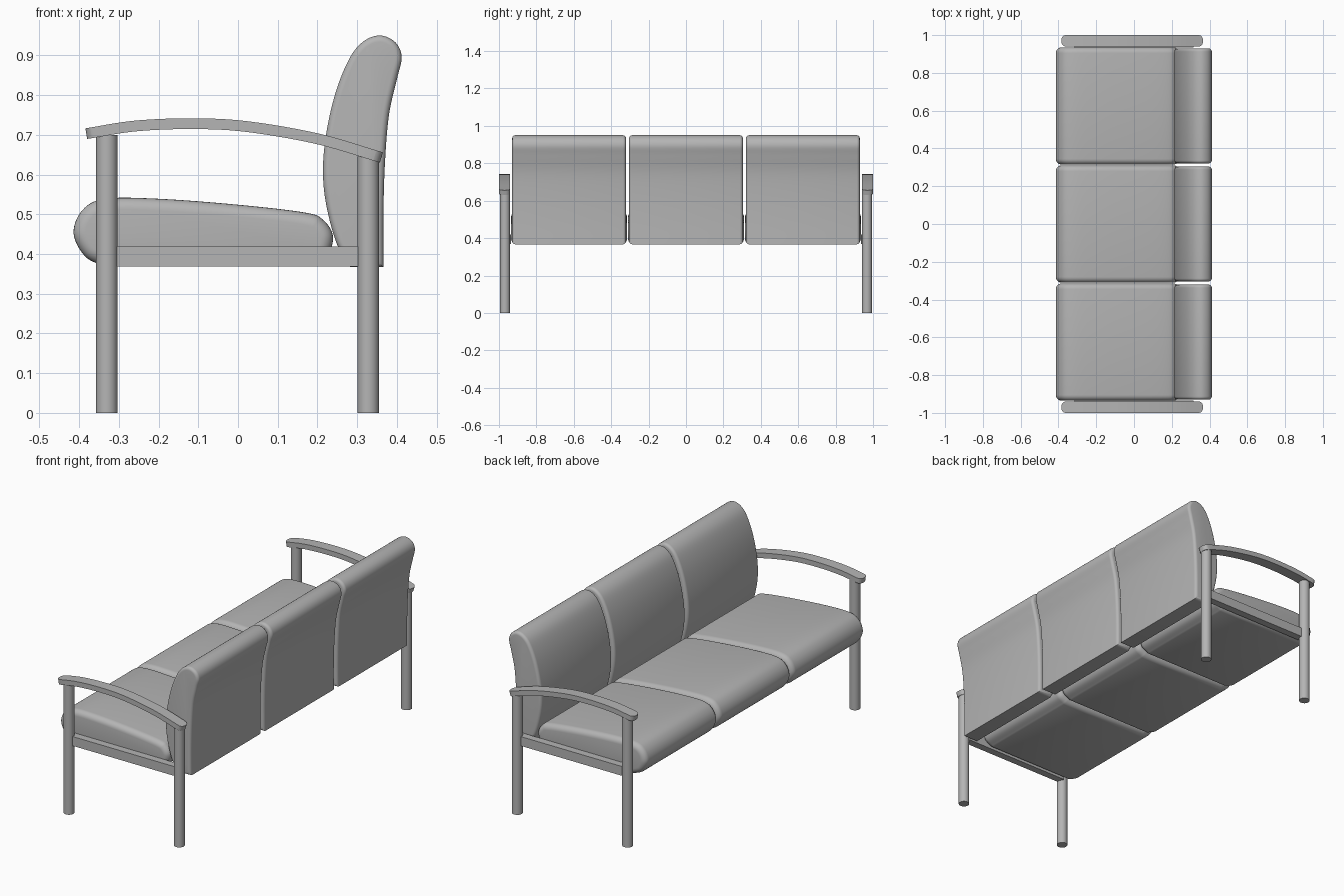
import bpy, bmesh, math
from mathutils import Vector

cube = bpy.data.objects.get("Cube")
if cube:
    bpy.data.objects.remove(cube, do_unlink=True)

grey = bpy.data.materials.new("plain grey")
grey.use_nodes = True
grey.diffuse_color = (0.46, 0.46, 0.46, 1)
grey.node_tree.nodes["Principled BSDF"].inputs["Base Color"].default_value = grey.diffuse_color


def finish(name, bm, angle=35):
    bmesh.ops.recalc_face_normals(bm, faces=bm.faces)
    mesh = bpy.data.meshes.new(name)
    bm.to_mesh(mesh)
    bm.free()
    mesh.materials.append(grey)
    obj = bpy.data.objects.new(name, mesh)
    bpy.context.collection.objects.link(obj)
    bpy.ops.object.select_all(action="DESELECT")
    obj.select_set(True)
    bpy.context.view_layer.objects.active = obj
    bpy.ops.object.shade_smooth_by_angle(angle=math.radians(angle))
    return obj


def loft(name, rings, angle=35):
    """Skin a list of equal closed rings and cap both ends."""
    bm = bmesh.new()
    rows = [[bm.verts.new(p) for p in ring] for ring in rings]
    n = len(rows[0])
    for a, b in zip(rows, rows[1:]):
        for i in range(n):
            j = (i + 1) % n
            bm.faces.new((a[i], a[j], b[j], b[i]))
    bm.faces.new(rows[0])
    bm.faces.new(rows[-1])
    return finish(name, bm, angle)


def spline(points, steps=6):
    """Smooth open curve through the points."""
    p = [Vector(q) for q in points]
    p = [2 * p[0] - p[1]] + p + [2 * p[-1] - p[-2]]
    out = []
    for a, b, c, d in zip(p, p[1:], p[2:], p[3:]):
        for s in range(steps):
            t = s / steps
            out.append(0.5 * (2 * b + (c - a) * t + (2 * a - 5 * b + 4 * c - d) * t ** 2
                              + (3 * b - a - 3 * c + d) * t ** 3))
    return out + [p[-2]]


def inset(profile, amount):
    """Shrink a clockwise closed profile by an even amount."""
    out = []
    for i, p in enumerate(profile):
        u = (p - profile[i - 1]).normalized()
        v = (profile[(i + 1) % len(profile)] - p).normalized()
        nu, nv = Vector((u.y, -u.x)), Vector((v.y, -v.x))
        m = (nu + nv).normalized()
        out.append(p + m * amount / max(m.dot(nu), 0.5))
    return out


def cushion(name, profile, y0, y1, radius, steps=6):
    """Side profile extruded along y with rounded rims."""
    rims = []
    for s in range(steps + 1):
        a = s / steps * math.pi / 2
        rims.append((radius * (1 - math.sin(a)), radius * (1 - math.cos(a))))
    stations = [(y0 + d, i) for i, d in rims] + [(y1 - d, i) for i, d in reversed(rims)]
    loft(name, [[(p.x, y, p.y) for p in inset(profile, i)] for y, i in stations])


# Side profiles of the upholstery, clockwise from the lower front
seat_profile = spline([(-0.335, 0.368), (-0.385, 0.394), (-0.414, 0.452), (-0.392, 0.51),
                       (-0.335, 0.539), (-0.2, 0.539), (0.0, 0.524), (0.17, 0.504),
                       (0.215, 0.485), (0.239, 0.445), (0.225, 0.395), (0.18, 0.368)])
back_profile = spline([(0.282, 0.367), (0.247, 0.43), (0.221, 0.53), (0.214, 0.62),
                       (0.225, 0.72), (0.25, 0.82), (0.285, 0.9), (0.32, 0.938),
                       (0.36, 0.95), (0.397, 0.932), (0.412, 0.895), (0.4, 0.84),
                       (0.38, 0.75), (0.37, 0.63), (0.366, 0.5), (0.366, 0.367)])

# Three seats with their backs
for name, y in (("right", -0.625), ("middle", 0), ("left", 0.625)):
    cushion(name + "_seat", seat_profile, y - 0.31, y + 0.31, 0.03)
    cushion(name + "_back", back_profile, y - 0.304, y + 0.304, 0.016)


def leg(name, x, y, height):
    bm = bmesh.new()
    bmesh.ops.create_cone(bm, cap_ends=True, segments=32, radius1=0.027, radius2=0.027, depth=height)
    bmesh.ops.translate(bm, verts=bm.verts, vec=(x, y, height / 2))
    finish(name, bm)


def armrest(name, y):
    """Arched bar whose ends are rounded in plan."""
    path = spline([(-0.382, 0.703), (-0.26, 0.722), (-0.12, 0.728), (0.02, 0.721),
                   (0.2, 0.69), (0.361, 0.643)], 10)
    half, corner, thick = 0.03, 0.024, 0.0135
    first, last = path[0], path[-1]
    extra = []
    for s in range(1, 6):
        d = corner * (1 - math.cos(s / 6 * math.pi / 2))
        extra += [first + (path[1] - first).normalized() * d,
                  last + (path[-2] - last).normalized() * d]
    path = sorted(path + extra, key=lambda p: p.x)
    rings = []
    for i, p in enumerate(path):
        t = (path[min(i + 1, len(path) - 1)] - path[max(i - 1, 0)]).normalized()
        n = Vector((-t.y, t.x)) * thick
        d = min((p - first).length, (p - last).length, corner)
        w = half - corner + math.sqrt(max(corner ** 2 - (corner - d) ** 2, 0))
        rings.append([(p.x + k * n.x, y + s * w, p.y + k * n.y)
                      for k, s in ((1, -1), (1, 1), (-1, 1), (-1, -1))])
    loft(name, rings)


def rail(name, y):
    bm = bmesh.new()
    bmesh.ops.create_cube(bm, size=1)
    bmesh.ops.scale(bm, verts=bm.verts, vec=(0.63, 0.04, 0.05))
    bmesh.ops.translate(bm, verts=bm.verts, vec=(0, y, 0.394))
    finish(name, bm)


# End frames: legs, side rail and armrest
for side, s in (("left", 1), ("right", -1)):
    leg(side + "_front_leg", -0.33, s * 0.968, 0.7)
    leg(side + "_rear_leg", 0.328, s * 0.968, 0.645)
    rail(side + "_side_rail", s * 0.955)
    armrest(side + "_armrest", s * 0.97)
